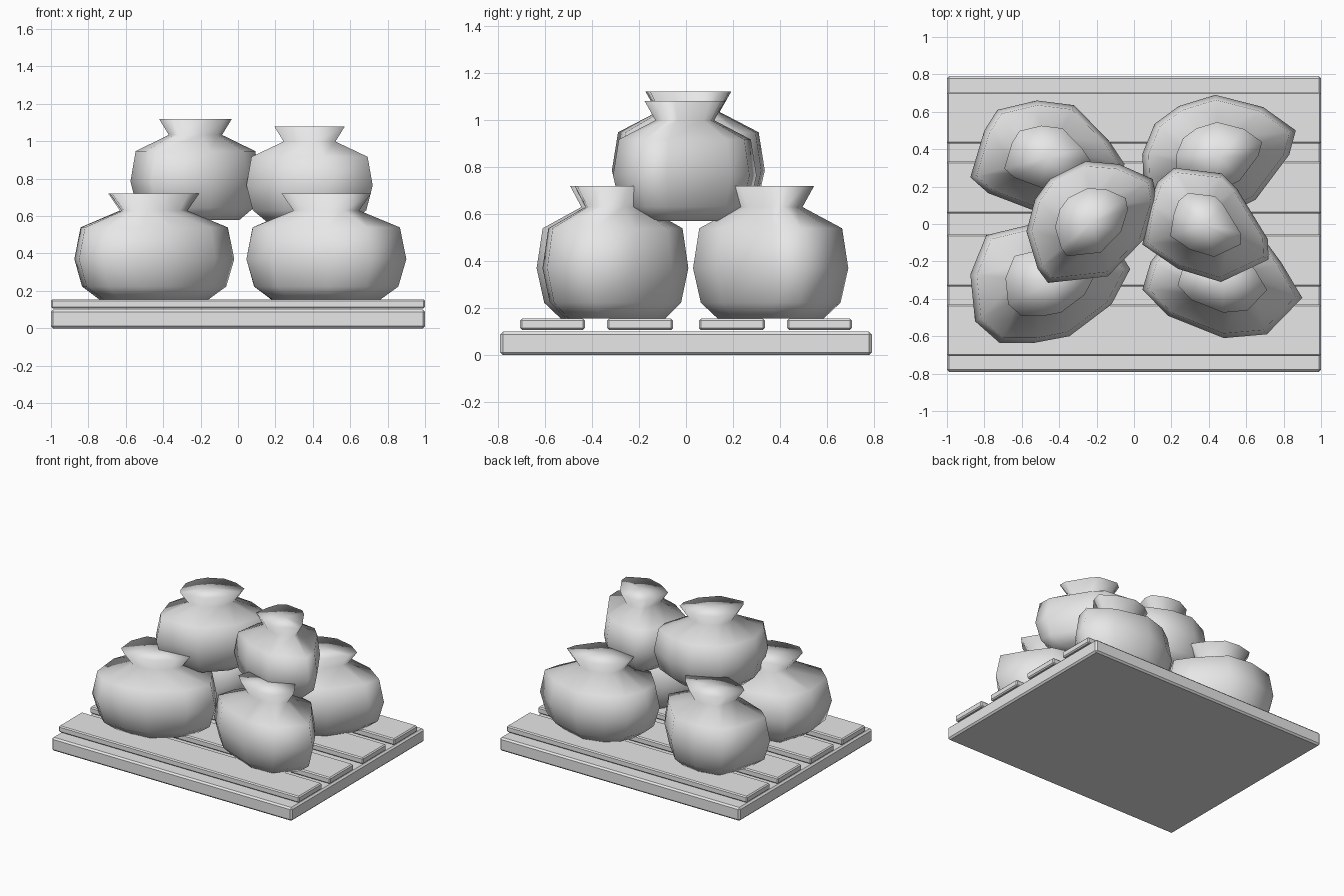
import bpy, bmesh

cube = bpy.data.objects.get("Cube")
if cube:
    bpy.data.objects.remove(cube, do_unlink=True)

grey = bpy.data.materials.new("plain_grey")
grey.use_nodes = True
grey.diffuse_color = (0.8, 0.8, 0.8, 1)
grey.node_tree.nodes["Principled BSDF"].inputs["Base Color"].default_value = (0.8, 0.8, 0.8, 1)


def finish(name, bm):
    bmesh.ops.recalc_face_normals(bm, faces=bm.faces)
    mesh = bpy.data.meshes.new(name)
    bm.to_mesh(mesh)
    bm.free()
    mesh.materials.append(grey)
    obj = bpy.data.objects.new(name, mesh)
    bpy.context.collection.objects.link(obj)
    return obj


def board(name, y0, y1, z0, z1, bevel):
    """Full-width board with softened edges."""
    bm = bmesh.new()
    bmesh.ops.create_cube(bm, size=1)
    for v in bm.verts:
        v.co.x *= 2
        v.co.y = y0 if v.co.y < 0 else y1
        v.co.z = z0 if v.co.z < 0 else z1
    bmesh.ops.bevel(bm, geom=bm.edges[:], offset=bevel, segments=1, affect='EDGES')
    return finish(name, bm)


# Body from base to mouth: (fraction of height, fraction of outline)
PROFILE = [(0, 0.68), (0.12, 0.9), (0.38, 1), (0.68, 0.92), (0.84, 0.41), (1, 0.56)]


def sack(name, z0, z1, outline):
    """Lumpy tied sack: the plan outline is scaled at each profile level."""
    xs, ys = zip(*outline)
    cx, cy = (min(xs) + max(xs)) / 2, (min(ys) + max(ys)) / 2
    bm = bmesh.new()
    rings = []
    for h, s in PROFILE:
        z = z0 + (z1 - z0) * h
        rings.append([bm.verts.new((cx + (x - cx) * s, cy + (y - cy) * s, z))
                      for x, y in outline])
    n = len(outline)
    for low, high in zip(rings, rings[1:]):
        for i in range(n):
            j = (i + 1) % n
            bm.faces.new((low[i], low[j], high[j], high[i]))
    # Fan caps at base and mouth
    for ring, z in ((rings[0], z0), (rings[-1], z1)):
        hub = bm.verts.new((cx, cy, z))
        for i in range(n):
            bm.faces.new((ring[i], ring[(i + 1) % n], hub))
    obj = finish(name, bm)
    for p in obj.data.polygons:
        p.use_smooth = True


# Pallet
board("pallet_base", -0.79, 0.79, 0, 0.1, 0.012)
for side, sign in (("front", -1), ("back", 1)):
    for place, a, b in (("inner", 0.055, 0.335), ("outer", 0.43, 0.705)):
        y0, y1 = sorted((a * sign, b * sign))
        board(f"{side}_{place}_slat", y0, y1, 0.107, 0.155, 0.008)

# Lower sacks
sack("back_right_sack", 0.155, 0.72, [
    (-0.05, 0.32), (-0.13, 0.44), (-0.32, 0.635), (-0.52, 0.66), (-0.73, 0.61),
    (-0.8, 0.5), (-0.875, 0.25), (-0.78, 0.165), (-0.53, 0.07), (-0.2, 0.05)])
sack("front_right_sack", 0.155, 0.72, [
    (-0.02, -0.24), (-0.12, -0.43), (-0.345, -0.6), (-0.53, -0.635), (-0.72, -0.635),
    (-0.85, -0.52), (-0.875, -0.27), (-0.79, -0.06), (-0.5, 0.01), (-0.15, -0.04)])
sack("front_left_sack", 0.155, 0.72, [
    (0.9, -0.395), (0.79, -0.21), (0.68, -0.06), (0.42, 0.01), (0.22, -0.04),
    (0.09, -0.2), (0.045, -0.35), (0.18, -0.49), (0.48, -0.61), (0.71, -0.59)])
sack("back_left_sack", 0.155, 0.72, [
    (0.865, 0.5), (0.69, 0.625), (0.435, 0.69), (0.24, 0.63), (0.11, 0.535),
    (0.045, 0.375), (0.05, 0.24), (0.2, 0.08), (0.45, 0.03), (0.65, 0.13), (0.83, 0.37)])

# Upper sacks
sack("top_right_sack", 0.58, 1.12, [
    (0.12, 0.13), (0.1, 0.24), (-0.08, 0.32), (-0.26, 0.335), (-0.45, 0.24),
    (-0.53, 0.13), (-0.575, -0.04), (-0.515, -0.24), (-0.46, -0.315),
    (-0.14, -0.28), (0.055, -0.08)])
sack("top_left_sack", 0.57, 1.08, [
    (0.72, -0.19), (0.715, -0.08), (0.55, 0.19), (0.47, 0.27), (0.215, 0.3),
    (0.125, 0.225), (0.08, 0.1), (0.045, -0.11), (0.235, -0.24), (0.465, -0.31)])
